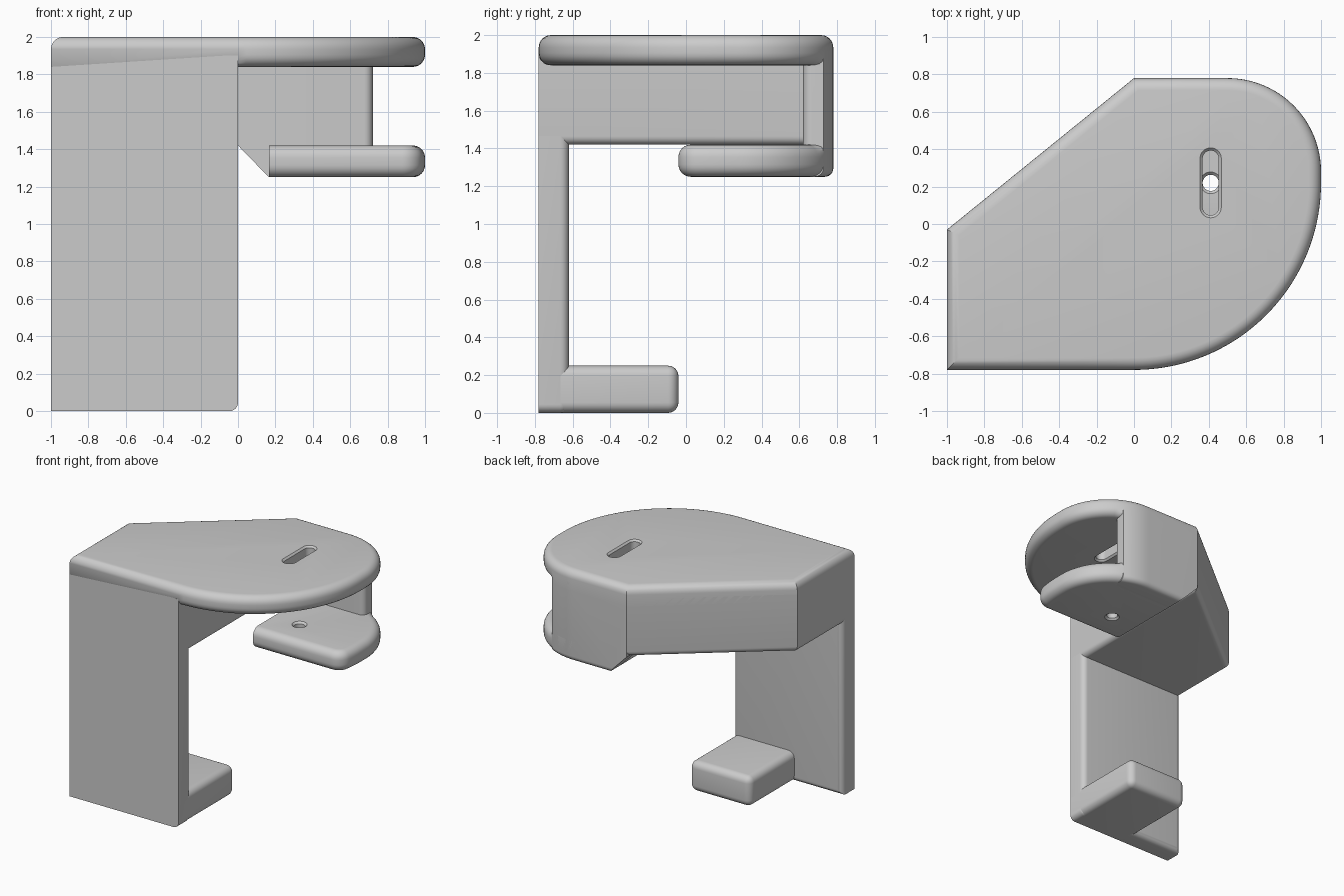
import bpy, bmesh, math
from mathutils import Vector

cube = bpy.data.objects.get("Cube")
if cube:
    bpy.data.objects.remove(cube)

grey = bpy.data.materials.new("plain grey")
grey.use_nodes = True
grey.diffuse_color = (0.6, 0.6, 0.6, 1)
grey.node_tree.nodes["Principled BSDF"].inputs["Base Color"].default_value = (0.6, 0.6, 0.6, 1)

FILLET = 0.065      # outer roundings
SOFT = 0.045        # inner roundings
TOP, PLATE_LOW, ARM_LOW, TONGUE_LOW = 2.0, 1.84, 1.42, 1.25
FRONT, PANEL_BACK, WALL_FRONT, BACK = -0.78, -0.62, 0.62, 0.78
OVERLAP = 1.9       # parts under the plate run up into it


def arc(cx, cy, r, start, end, steps):
    angles = [math.radians(start + (end - start) * i / steps) for i in range(steps + 1)]
    return [(cx + r * math.cos(a), cy + r * math.sin(a)) for a in angles]


def prism(outline, low, high):
    bm = bmesh.new()
    base = bm.faces.new([bm.verts.new((x, y, low)) for x, y in outline])
    up = bmesh.ops.extrude_face_region(bm, geom=[base])["geom"]
    bmesh.ops.translate(bm, vec=(0, 0, high - low),
                        verts=[v for v in up if isinstance(v, bmesh.types.BMVert)])
    bmesh.ops.recalc_face_normals(bm, faces=bm.faces)
    return bm


def box(x0, x1, y0, y1, z0, z1):
    return prism([(x0, y0), (x1, y0), (x1, y1), (x0, y1)], z0, z1)


def round_edges(bm, rule, radius):
    chosen = [e for e in bm.edges if rule((e.verts[0].co + e.verts[1].co) / 2)]
    bmesh.ops.bevel(bm, geom=chosen, offset=radius, segments=6, profile=0.5,
                    affect='EDGES', clamp_overlap=False)


def finish(bm, name):
    bmesh.ops.recalc_face_normals(bm, faces=bm.faces)
    mesh = bpy.data.meshes.new(name)
    bm.to_mesh(mesh)
    bm.free()
    mesh.materials.append(grey)
    ob = bpy.data.objects.new(name, mesh)
    bpy.context.collection.objects.link(ob)
    return ob


def near(a, b):
    return abs(a - b) < 0.004


def flared_cutter(name, half_length, low, high, radius, flare):
    """Rounded slot cutter that opens out softly at both faces."""
    bm = bmesh.new()
    rings = []
    steps = [math.radians(a) for a in range(0, 91, 15)]
    bottom = [(low + flare * (1 - math.cos(a)), radius + flare * (1 - math.sin(a))) for a in steps]
    bottom = [(low + flare * math.sin(a), radius + flare * (1 - math.cos(math.pi / 2 - a)))
              for a in steps]
    top = [(low + high - z, r) for z, r in reversed(bottom)]
    levels = [(low - 0.05, radius + flare)] + bottom + top + [(high + 0.05, radius + flare)]
    for z, r in levels:
        pts = (arc(0.41, 0.22 + half_length, r, 0, 180, 16)
               + arc(0.41, 0.22 - half_length, r, 180, 360, 16))
        rings.append([bm.verts.new((x, y, z)) for x, y in pts])
    for a, b in zip(rings, rings[1:]):
        for i in range(len(a)):
            j = (i + 1) % len(a)
            bm.faces.new((a[i], a[j], b[j], b[i]))
    bm.faces.new(rings[0][::-1])
    bm.faces.new(rings[-1])
    ob = finish(bm, name)
    ob.hide_render = True
    ob.hide_set(True)
    return ob


def cut(ob, cutter):
    mod = ob.modifiers.new("opening", 'BOOLEAN')
    mod.operation = 'DIFFERENCE'
    mod.solver = 'EXACT'
    mod.object = cutter
    bpy.context.view_layer.update()
    mesh = bpy.data.meshes.new_from_object(ob.evaluated_get(bpy.context.evaluated_depsgraph_get()))
    ob.modifiers.clear()
    ob.data = mesh
    bpy.data.objects.remove(cutter)


parts = []

# Top plate: rounded on one end, tapered on the other
rear_arc = arc(0.5, 0.28, 0.5, 0, 90, 24)
plate = prism([(-1, FRONT)] + arc(0, 0.22, 1, -90, 0, 36) + rear_arc
              + [(0, BACK), (-1, -0.03)], PLATE_LOW, TOP)
round_edges(plate, lambda m: near(m.z, TOP)
            or (near(m.z, PLATE_LOW) and m.x > 0 and (m.y < 0.3 or m.x > 0.71)), FILLET)
top_plate = finish(plate, "top_plate")
cut(top_plate, flared_cutter("slot_cutter", 0.13, PLATE_LOW, TOP, 0.043, 0.014))
parts.append(top_plate)

# Solid arm under the tapered half
arm = prism([(-1, FRONT), (0, FRONT), (0, BACK), (-1, -0.03)], ARM_LOW, OVERLAP)
round_edges(arm, lambda m: near(m.z, ARM_LOW) and m.y > FRONT + 0.1, SOFT)
parts.append(finish(arm, "arm_block"))

# Tall front panel
panel = box(-1, 0, FRONT, PANEL_BACK, 0, OVERLAP)
round_edges(panel, lambda m: m.z < 1.8 and (near(m.y, PANEL_BACK) or (near(m.x, 0) and near(m.z, 0))),
            SOFT)
parts.append(finish(panel, "front_panel"))

# Foot reaching back from the panel
foot = box(-0.56, 0, FRONT, -0.04, 0, 0.25)
round_edges(foot, lambda m: not near(m.y, FRONT), SOFT + 0.01)
parts.append(finish(foot, "foot"))

# Back wall, with its lower corner cut at a slant
wall = prism([(0, WALL_FRONT), (0.72, WALL_FRONT)] + rear_arc[17:] + [(0, BACK)],
             TONGUE_LOW, OVERLAP)
bmesh.ops.bisect_plane(wall, geom=wall.verts[:] + wall.edges[:] + wall.faces[:],
                       plane_co=(0, 0, ARM_LOW),
                       plane_no=Vector((TONGUE_LOW - ARM_LOW, 0, -0.165)), clear_outer=True)
bmesh.ops.holes_fill(wall, edges=[e for e in wall.edges if e.is_boundary])
round_edges(wall, lambda m: (near(m.x, 0.72) and near(m.y, WALL_FRONT))
            or (near(m.z, TONGUE_LOW) and m.y > 0.71), SOFT)
parts.append(finish(wall, "back_wall"))

# Lower tongue
corner = arc(0.877, 0.07, 0.11, -90, -9.7, 10)
tongue = prism([(0.165, -0.04)] + corner + arc(0, 0.22, 1, -9.7, 0, 5)[1:] + rear_arc
               + [(0.165, BACK)], TONGUE_LOW, ARM_LOW)
round_edges(tongue, lambda m: m.x > 0.17 and (near(m.z, TONGUE_LOW)
            or (near(m.z, ARM_LOW) and (m.y < 0.7 or m.x > 0.71))), FILLET)
lower_tongue = finish(tongue, "lower_tongue")
cut(lower_tongue, flared_cutter("hole_cutter", 0.0001, TONGUE_LOW, ARM_LOW, 0.043, 0.015))
parts.append(lower_tongue)

# Smooth shading with crisp corners
bpy.ops.object.select_all(action='DESELECT')
for ob in parts:
    ob.select_set(True)
bpy.context.view_layer.objects.active = top_plate
bpy.ops.object.shade_smooth_by_angle(angle=math.radians(30))
